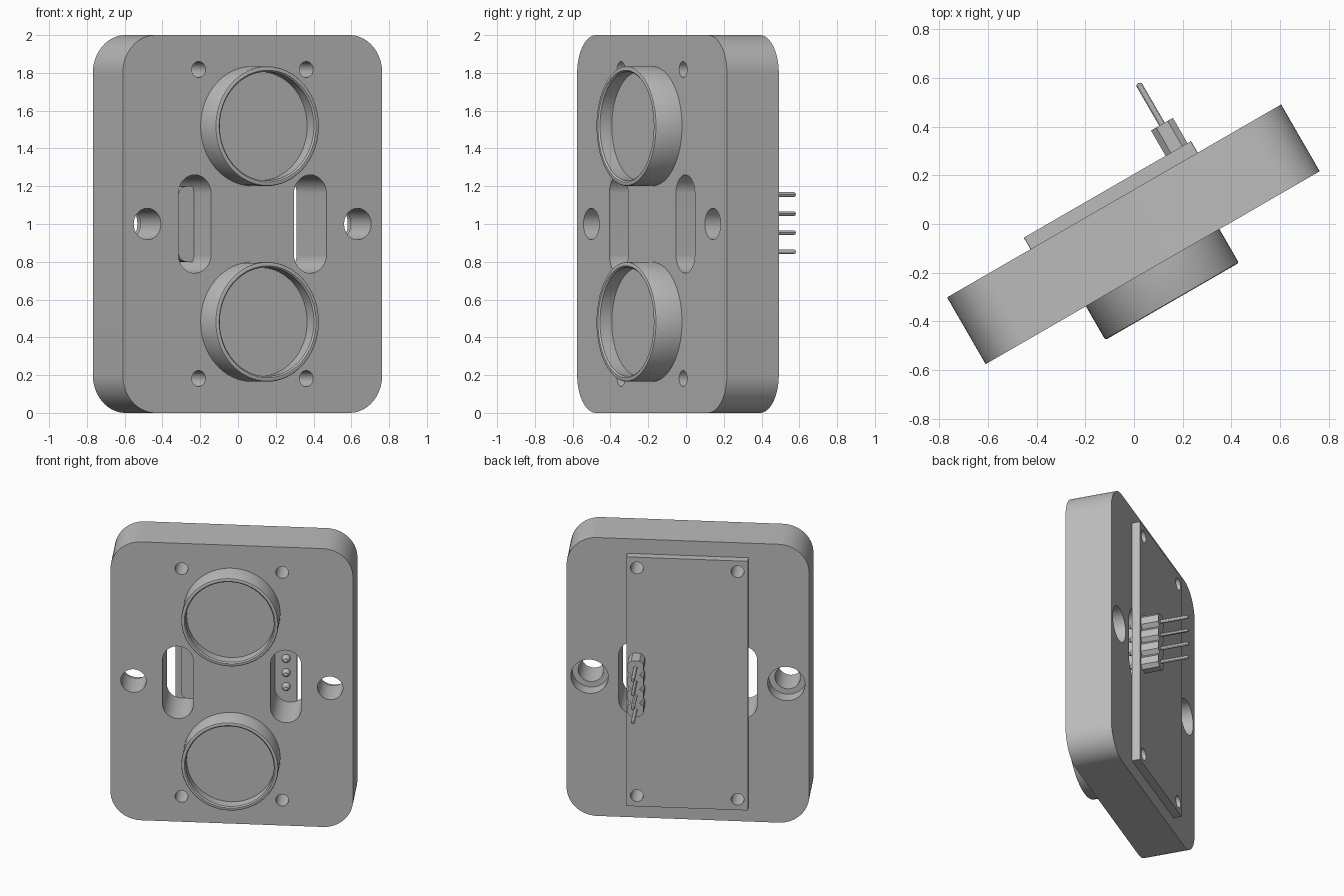
import bpy, bmesh
from math import cos, sin, pi, radians
from mathutils import Matrix, Vector

old = bpy.data.objects.get("Cube")
if old:
    bpy.data.objects.remove(old, do_unlink=True)

grey = bpy.data.materials.new("plain grey")
grey.use_nodes = True
GREY = (0.5, 0.5, 0.5, 1)
grey.diffuse_color = GREY
grey.node_tree.nodes["Principled BSDF"].inputs["Base Color"].default_value = GREY

# The assembly is modelled square to y, then turned about z
U0 = -0.0234
TURN = Matrix.Rotation(radians(30), 4, "Z") @ Matrix.Translation((U0, 0, 0))
FRONT, BACK, BOARD_BACK = -0.194, 0.123, 0.178


def finish(name, bm):
    bmesh.ops.remove_doubles(bm, verts=bm.verts, dist=1e-5)
    bmesh.ops.recalc_face_normals(bm, faces=bm.faces)
    mesh = bpy.data.meshes.new(name)
    bm.to_mesh(mesh)
    bm.free()
    mesh.materials.append(grey)
    ob = bpy.data.objects.new(name, mesh)
    bpy.context.collection.objects.link(ob)
    return ob


def prism(name, x, z, w, h, r, y0, y1, steps=16):
    """Rounded rectangle in x and z, extruded from y0 to y1."""
    bm = bmesh.new()
    pts = []
    for k, (sx, sz) in enumerate(((1, 1), (-1, 1), (-1, -1), (1, -1))):
        for i in range(steps + 1):
            a = (k + i / steps) * pi / 2
            p = Vector((x + sx * (w / 2 - r) + r * cos(a), y0,
                        z + sz * (h / 2 - r) + r * sin(a)))
            if not pts or (p - pts[-1]).length > 1e-4:
                pts.append(p)
    if (pts[0] - pts[-1]).length < 1e-4:
        pts.pop()
    face = bm.faces.new([bm.verts.new(p) for p in pts])
    ext = bmesh.ops.extrude_face_region(bm, geom=[face])
    moved = [g for g in ext["geom"] if isinstance(g, bmesh.types.BMVert)]
    bmesh.ops.translate(bm, verts=moved, vec=(0, y1 - y0, 0))
    return finish(name, bm)


def disc(name, x, z, r, y0, y1, steps=12):
    return prism(name, x, z, 2 * r, 2 * r, r, y0, y1, steps)


def lathe(name, x, z, profile, steps=64):
    """Turn (radius, y) points about an axis along y."""
    bm = bmesh.new()
    vs = [bm.verts.new((r, y, 0)) for r, y in profile]
    es = [bm.edges.new(p) for p in zip(vs, vs[1:])]
    bmesh.ops.spin(bm, geom=vs + es, cent=(0, 0, 0), axis=(0, 1, 0),
                   angle=2 * pi, steps=steps, use_merge=True)
    bmesh.ops.translate(bm, verts=bm.verts, vec=(x, 0, z))
    return finish(name, bm)


def cut(ob, cutters):
    for c in cutters:
        c.hide_render = True
        mod = ob.modifiers.new("cut", "BOOLEAN")
        mod.operation, mod.solver, mod.object = "DIFFERENCE", "EXACT", c
    bpy.context.view_layer.update()
    graph = bpy.context.evaluated_depsgraph_get()
    mesh = bpy.data.meshes.new_from_object(ob.evaluated_get(graph))
    ob.modifiers.clear()
    ob.data = mesh
    for c in cutters:
        bpy.data.objects.remove(c, do_unlink=True)


def screw_cutters():
    return [disc("cutter", sx * 0.329, 1 + sz * 0.818, 0.042, -0.4, 0.4)
            for sx in (-1, 1) for sz in (-1, 1)]


# Mounting plate with screw holes, slots and counterbored side holes
plate = prism("mounting_plate", 0, 1, 1.586, 2, 0.2, FRONT, BACK)
cutters = screw_cutters()
for s in (-1, 1):
    cutters += [
        prism("cutter", s * 0.353, 1, 0.2, 0.52, 0.1, -0.4, 0.4),
        disc("cutter", s * 0.643, 1, 0.083, -0.4, 0.4, 16),
        disc("cutter", s * 0.643, 1, 0.122, BACK - 0.1, 0.4, 16),
    ]
cut(plate, cutters)
parts = [plate]

# Circuit board on the back
board = prism("circuit_board", 0, 1, 0.794, 1.79, 0.002, BACK, BOARD_BACK, 1)
cut(board, screw_cutters())
parts.append(board)

# Two open-rimmed sensor cups on the front
RIM, FLOOR, OUT, INN, SOFT = -0.354, -0.274, 0.317, 0.288, 0.008
cup = [(0, FLOOR), (INN, FLOOR), (INN, RIM + SOFT), (INN + SOFT, RIM),
       (OUT - SOFT, RIM), (OUT - SOFT * 0.3, RIM + SOFT * 0.3),
       (OUT, RIM + SOFT), (OUT, FRONT + 0.1), (0, FRONT + 0.1)]
for label, s in (("lower", -1), ("upper", 1)):
    parts.append(lathe(label + "_sensor_cup", 0, 1 + s * 0.518, cup))

# Rounded component reaching into one slot
parts.append(prism("slot_component", -0.275, 1, 0.146, 0.4, 0.05, -0.012, BACK, 8))

# Pin header: chamfered block, pin and solder dome per position
PIN_X, R = 0.328, 0.013
for i in range(4):
    z = 0.853 + i * 0.1007
    parts.append(prism(f"header_block_{i + 1}", PIN_X, z, 0.104, 0.1007, 0.025,
                       BOARD_BACK, 0.298, 1))
    pin = [(0, 0.07), (R, 0.08), (R, 0.484), (R * 0.7, 0.49), (0, 0.493)]
    parts.append(lathe(f"header_pin_{i + 1}", PIN_X, z, pin, 12))
    dome = [(0.028 * sin(a * pi / 12), BACK - 0.04 * cos(a * pi / 12))
            for a in range(7)]
    parts.append(lathe(f"solder_dome_{i + 1}", PIN_X, z, dome, 16))

# Turn everything into place and shade
bpy.ops.object.select_all(action="DESELECT")
for ob in parts:
    ob.data.transform(TURN)
    ob.select_set(True)
bpy.context.view_layer.objects.active = plate
bpy.ops.object.shade_smooth_by_angle(angle=radians(30))
